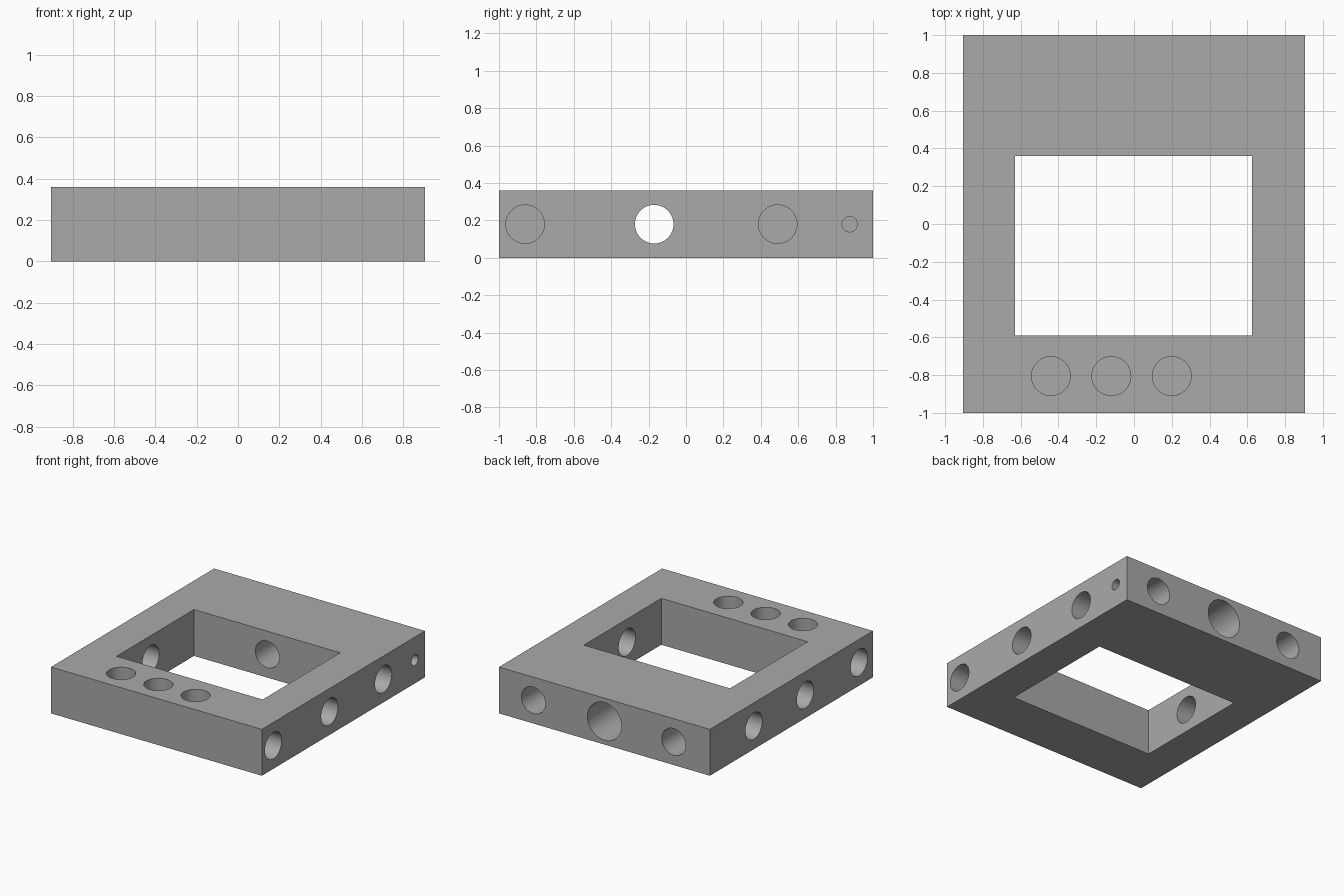
import bpy
from math import pi
from mathutils import Matrix, Vector

cube = bpy.data.objects.get("Cube")
if cube:
    bpy.data.objects.remove(cube, do_unlink=True)

HX, HY, H = 0.905, 1.0, 0.36      # half width, half depth, height
MID = H / 2
R = 0.103                         # standard bore radius

grey = bpy.data.materials.new("plain_grey")
grey.use_nodes = True
grey.diffuse_color = (0.4, 0.4, 0.4, 1)
grey.node_tree.nodes["Principled BSDF"].inputs["Base Color"].default_value = (0.4, 0.4, 0.4, 1)


def box(name, low, high):
    low, high = Vector(low), Vector(high)
    bpy.ops.mesh.primitive_cube_add(size=1, location=(low + high) / 2)
    ob = bpy.context.object
    ob.name = name
    ob.data.transform(Matrix.Diagonal((*(high - low), 1)))
    ob.data.materials.append(grey)
    return ob


def bore(name, mouth, inward, radius, depth):
    """Cylindrical cutter reaching from just outside the mouth to the given depth."""
    inward, over = Vector(inward), 0.05
    bpy.ops.mesh.primitive_cylinder_add(
        vertices=64, radius=radius, depth=depth + over,
        location=Vector(mouth) + inward * (depth - over) / 2)
    ob = bpy.context.object
    ob.name = name
    ob.data.transform(inward.to_track_quat('Z', 'Y').to_matrix().to_4x4())
    ob.data.materials.append(grey)
    return ob


# Rectangular block with an open window
frame = box("frame_block", (-HX, -HY, 0), (HX, HY, H))
cutters = [box("window_cutter", (-0.63, -0.59, -0.1), (0.625, 0.36, H + 0.1))]

# Blind bores in the top of the front bar
for x in (-0.44, -0.12, 0.2):
    cutters.append(bore("top_bore_cutter", (x, -0.805, H), (0, 0, -1), R, 0.25))

# Side bores: the middle pair opens into the window, the rest are blind
for side, name, ys in ((1, "left", (-0.86, -0.17, 0.49)),
                       (-1, "right", (-0.83, -0.17, 0.46))):
    for y in ys:
        depth = 0.4 if y == -0.17 else 0.28
        cutters.append(bore(name + "_bore_cutter", (side * HX, y, MID), (-side, 0, 0), R, depth))
cutters.append(bore("pin_hole_cutter", (HX, 0.875, MID), (-1, 0, 0), 0.041, 0.15))

# Back bores: two blind ones and a stepped one running into the window
for x in (-0.595, 0.61):
    cutters.append(bore("back_bore_cutter", (x, HY, MID), (0, -1, 0), R, 0.28))
cutters.append(bore("back_centre_cutter", (0, HY, MID), (0, -1, 0), R, 0.75))
cutters.append(bore("back_counterbore_cutter", (0, HY, MID), (0, -1, 0), 0.146, 0.37))

# Cut every opening, then drop the cutters
bpy.context.view_layer.objects.active = frame
for cutter in cutters:
    cut = frame.modifiers.new(cutter.name, 'BOOLEAN')
    cut.operation, cut.solver, cut.object = 'DIFFERENCE', 'EXACT', cutter
    bpy.ops.object.modifier_apply(modifier=cut.name)
for cutter in cutters:
    bpy.data.objects.remove(cutter, do_unlink=True)

bpy.ops.object.select_all(action='DESELECT')
frame.select_set(True)
bpy.ops.object.shade_smooth_by_angle(angle=pi / 6)
